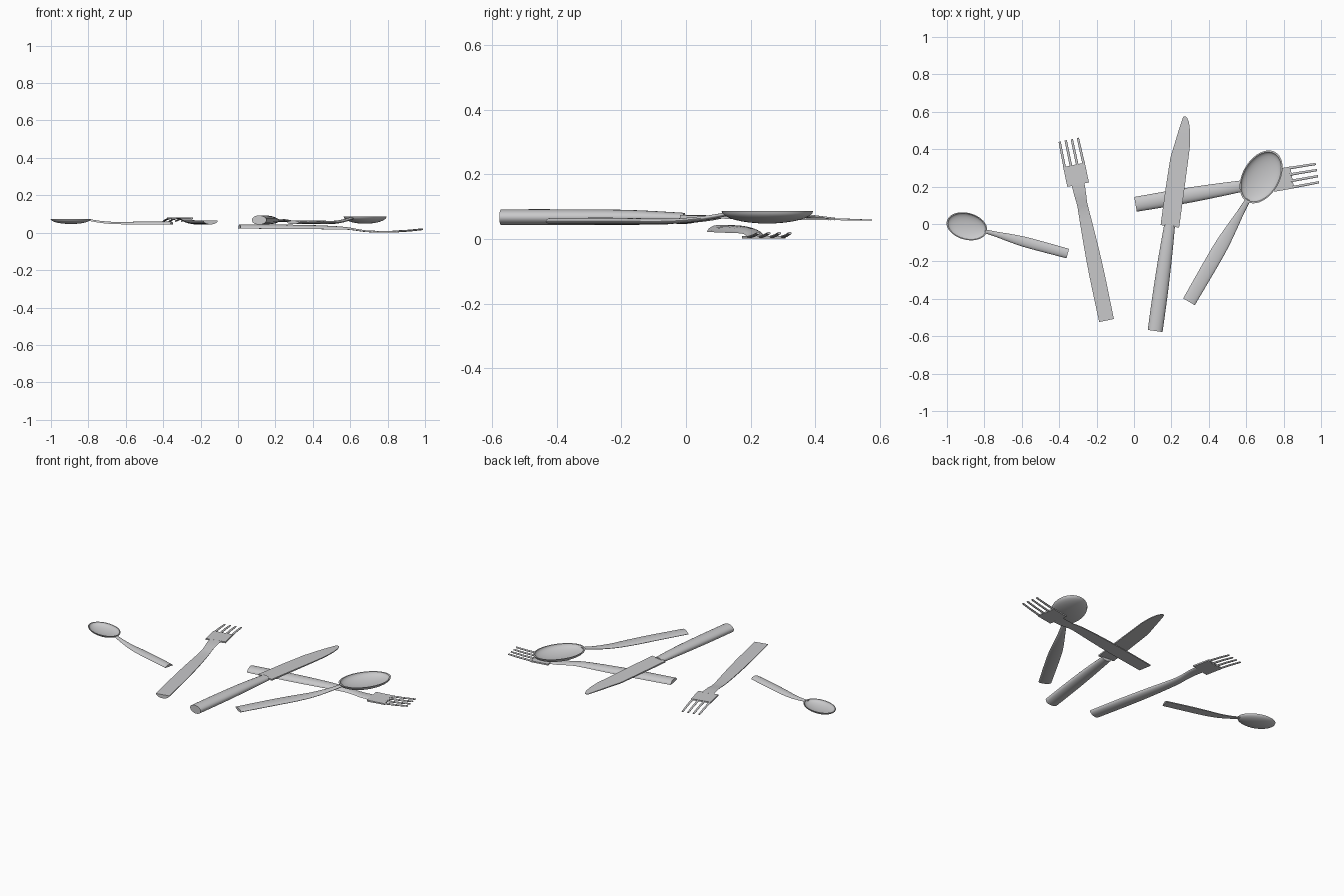
import bpy, bmesh, math
from mathutils import Vector

if "Cube" in bpy.data.objects:
    bpy.data.objects.remove(bpy.data.objects["Cube"])

steel = bpy.data.materials.new("brushed steel grey")
steel.diffuse_color = (0.58, 0.58, 0.59, 1)
steel.use_nodes = True
steel.node_tree.nodes["Principled BSDF"].inputs["Base Color"].default_value = steel.diffuse_color

# Cross-sections as (side, height) factors
DOME = [(math.cos(math.pi * i / 12), math.sin(math.pi * i / 12)) for i in range(13)]
OVAL = [(math.cos(math.tau * i / 20), 0.5 + 0.5 * math.sin(math.tau * i / 20)) for i in range(20)]
ROD = [(math.cos(math.tau * i / 8), 0.5 + 0.5 * math.sin(math.tau * i / 8)) for i in range(8)]
RECT = [(-1, 0), (1, 0), (1, 1), (-1, 1)]


def placer(x, y, angle, z, flip=1, pitch=0, size=1):
    """Maps a point along / across / above a utensil to its place on the table."""
    c, s = math.cos(math.radians(angle)), math.sin(math.radians(angle))
    return lambda u, v, w: (x + size * (c * u - s * v), y + size * (s * u + c * v),
                            z + size * (flip * w + pitch * u))


def finish(name, bm):
    bmesh.ops.recalc_face_normals(bm, faces=bm.faces)
    mesh = bpy.data.meshes.new(name)
    bm.to_mesh(mesh)
    bm.free()
    mesh.materials.append(steel)
    ob = bpy.data.objects.new(name, mesh)
    bpy.context.collection.objects.link(ob)
    bpy.ops.object.select_all(action='DESELECT')
    ob.select_set(True)
    bpy.context.view_layer.objects.active = ob
    bpy.ops.object.shade_smooth_by_angle(angle=math.radians(46))
    return ob


def smooth(stations, steps=4):
    """Catmull-Rom interpolation of the stations."""
    p = [Vector(s) for s in stations]
    p = [p[0]] + p + [p[-1]]
    out = []
    for a, b, c, d in zip(p, p[1:], p[2:], p[3:]):
        for k in range(steps):
            t = k / steps
            out.append(0.5 * (2 * b + (c - a) * t + (2 * a - 5 * b + 4 * c - d) * t * t
                              + (3 * b - a - 3 * c + d) * t ** 3))
    return out + [p[-1]]


def loft(name, place, section, stations):
    """Stations are (along, half width, underside height, thickness, side offset)."""
    bm = bmesh.new()
    rings = [[bm.verts.new(place(u, off + hw * a, w + th * b)) for a, b in section]
             for u, hw, w, th, off in stations]
    n = len(section)
    for r, q in zip(rings, rings[1:]):
        for i in range(n):
            bm.faces.new((r[i], r[(i + 1) % n], q[(i + 1) % n], q[i]))
    bm.faces.new(rings[0])
    bm.faces.new(rings[-1])
    return finish(name, bm)


def fork(name, place):
    # Domed handle running into the bent neck
    loft(name + "_handle", place, DOME, smooth([
        (0, .040, 0, .022, 0), (.25, .041, 0, .023, 0), (.42, .037, 0, .021, 0),
        (.54, .032, 0, .016, 0), (.60, .029, -.002, .012, 0), (.64, .028, -.007, .010, 0),
        (.69, .032, -.013, .009, 0), (.75, .035, -.015, .009, 0)]))
    # Flat head
    loft(name + "_head", place, RECT, [(.742, .059, -.015, .009, 0), (.85, .059, -.014, .008, 0)])
    # Four slim round tines curving back up
    for i in range(4):
        off = (i - 1.5) * .0345
        loft(f"{name}_tine_{i + 1}", place, ROD, [
            (.84, .0068, -.014, .010, off), (.92, .0065, -.008, .009, off * .98),
            (.987, .006, .000, .008, off * .96)])


def spoon(name, place, section):
    # Handle rising to the bowl
    loft(name + "_handle", place, section, smooth([
        (0, .036, 0, .019, 0), (.2, .038, 0, .020, 0), (.34, .037, 0, .018, 0),
        (.45, .029, .002, .016, 0), (.55, .019, .012, .014, 0), (.632, .014, .026, .012, 0)]))
    # Hollow oval bowl: outer skin, rim, inner skin
    n, rings = 40, 8
    arc = [math.pi / 2 * k / rings for k in range(1, rings + 1)]
    prof = [(math.sin(t), .040 - .038 * math.cos(t)) for t in arc]
    prof += [(.94 * math.sin(t), .040 - .033 * math.cos(t)) for t in reversed(arc)]
    bm = bmesh.new()
    loops = [[bm.verts.new(place(.771 + .153 * r * math.cos(math.tau * i / n),
                                 .099 * r * math.sin(math.tau * i / n), h))
              for i in range(n)] for r, h in prof]
    for a, b in zip(loops, loops[1:]):
        for i in range(n):
            bm.faces.new((a[i], a[(i + 1) % n], b[(i + 1) % n], b[i]))
    for loop, h in ((loops[0], .002), (loops[-1], .007)):
        tip = bm.verts.new(place(.771, 0, h))
        for i in range(n):
            bm.faces.new((loop[i], loop[(i + 1) % n], tip))
    finish(name + "_bowl", bm)


def knife(name, place):
    # Oval handle
    loft(name + "_handle", place, OVAL, smooth([
        (0, .040, 0, .049, 0), (.2, .040, 0, .049, 0), (.4, .036, .002, .045, 0),
        (.572, .029, .006, .032, 0)]))
    # Thin blade narrowing to a rounded point
    loft(name + "_blade", place, RECT, [
        (.565, .050, .022, .009, -.002), (.75, .050, .019, .008, -.002),
        (.93, .048, .016, .006, -.003), (1.01, .041, .0155, .006, -.009),
        (1.08, .031, .015, .005, -.010), (1.13, .020, .014, .004, -.008),
        (1.15, .012, .014, .003, -.004), (1.158, .006, .014, .003, -.002)])


spoon("teaspoon", placer(-.354, -.158, 164.9, .045, size=.725), DOME)
spoon("tablespoon", placer(.294, -.416, 60, .046), OVAL)
fork("turned_fork", placer(-.147, -.516, 101.8, .066, flip=-1))
fork("lower_fork", placer(.008, .105, 9.75, .022, pitch=-.008))
knife("knife", placer(.113, -.572, 82.2, .043))
